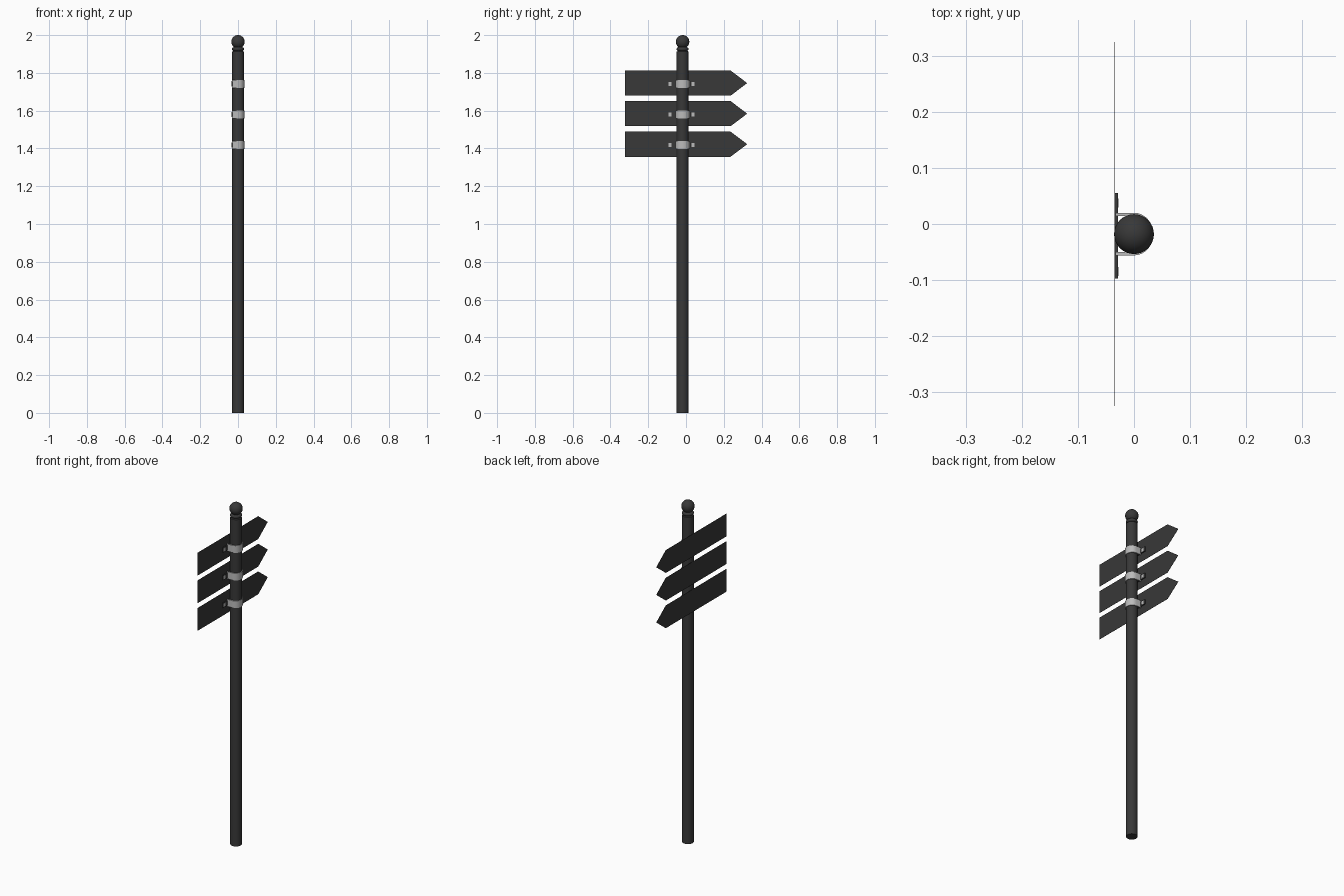
import bpy, bmesh, math

cube = bpy.data.objects.get("Cube")
if cube:
    bpy.data.objects.remove(cube)

POST_Y = -0.018
SIGN_X = -0.0345


def material(name, value):
    mat = bpy.data.materials.new(name)
    mat.use_nodes = True
    color = (value, value, value, 1)
    mat.diffuse_color = color
    mat.node_tree.nodes["Principled BSDF"].inputs["Base Color"].default_value = color
    return mat


dark = material("dark grey paint", 0.04)
steel = material("light grey steel", 0.5)


def finish(name, bm, mat, smooth=False):
    bmesh.ops.recalc_face_normals(bm, faces=bm.faces)
    mesh = bpy.data.meshes.new(name)
    bm.to_mesh(mesh)
    bm.free()
    mesh.materials.append(mat)
    obj = bpy.data.objects.new(name, mesh)
    bpy.context.collection.objects.link(obj)
    if smooth:
        bpy.ops.object.select_all(action="DESELECT")
        obj.select_set(True)
        bpy.context.view_layer.objects.active = obj
        bpy.ops.object.shade_smooth_by_angle(angle=math.radians(35))
    return obj


def lathe(name, profile, mat, sides=32):
    bm = bmesh.new()
    verts = [bm.verts.new((r, POST_Y, z)) for r, z in profile]
    edges = [bm.edges.new(pair) for pair in zip(verts, verts[1:])]
    bmesh.ops.spin(bm, geom=verts + edges, cent=(0, POST_Y, 0), axis=(0, 0, 1),
                   angle=math.tau, steps=sides)
    bmesh.ops.remove_doubles(bm, verts=bm.verts, dist=1e-5)
    return finish(name, bm, mat, True)


def prism(name, points, offset, mat, smooth=False):
    """Extrude a flat outline along the offset."""
    bm = bmesh.new()
    face = bm.faces.new([bm.verts.new(p) for p in points])
    top = bmesh.ops.extrude_face_region(bm, geom=[face])["geom"]
    bmesh.ops.translate(bm, vec=offset,
                        verts=[v for v in top if isinstance(v, bmesh.types.BMVert)])
    return finish(name, bm, mat, smooth)


def box(name, x, y, z, mat):
    points = [(x[0], y[0], z[0]), (x[0], y[1], z[0]), (x[0], y[1], z[1]), (x[0], y[0], z[1])]
    return prism(name, points, (x[1] - x[0], 0, 0), mat)


# Post, turned collar and ball finial
lathe("post", [(0, 0), (0.031, 0), (0.031, 1.912), (0.027, 1.915), (0, 1.915)], dark)
ring = [(0.022 + 0.010 * math.sin(a), 1.926 - 0.010 * math.cos(a))
        for a in (math.pi * i / 8 for i in range(9))]
lathe("collar", [(0, 1.916)] + ring + [(0, 1.936)], dark)
ball = [(0.0355 * math.sin(a), 1.9645 - 0.0355 * math.cos(a))
        for a in (math.pi * i / 20 for i in range(21))]
lathe("ball_finial", ball, dark)

# Three arrow boards, each with its bracket and strap
for i, level in enumerate(("lower", "middle", "upper")):
    z = 1.4225 + 0.1617 * i
    low, high = z - 0.0665, z + 0.0665
    outline = [(-0.324, low), (0.236, low), (0.324, z), (0.236, high), (-0.324, high)]
    prism(level + "_sign", [(SIGN_X - 0.0005, y, h) for y, h in outline], (0.001, 0, 0), dark)

    zc = z - 0.004
    box(level + "_bracket", (SIGN_X, SIGN_X + 0.006), (-0.097, 0.055),
        (zc - 0.014, zc + 0.014), dark)
    for side, y in (("front", -0.085), ("back", 0.037)):
        box(level + "_" + side + "_bolt", (SIGN_X + 0.006, SIGN_X + 0.007),
            (y - 0.008, y + 0.008), (zc - 0.010, zc + 0.010), steel)

    # U-shaped strap around the open side of the post
    arc = [math.radians(-90 + 180 * k / 16) for k in range(17)]

    def u_shape(r, rx):
        curve = [(rx * math.cos(a), POST_Y + r * math.sin(a)) for a in arc]
        return [(-0.033, POST_Y - r)] + curve + [(-0.033, POST_Y + r)]

    section = u_shape(0.038, 0.0345) + u_shape(0.032, 0.0315)[::-1]
    prism(level + "_strap", [(x, y, zc - 0.021) for x, y in section], (0, 0, 0.042), steel, True)
